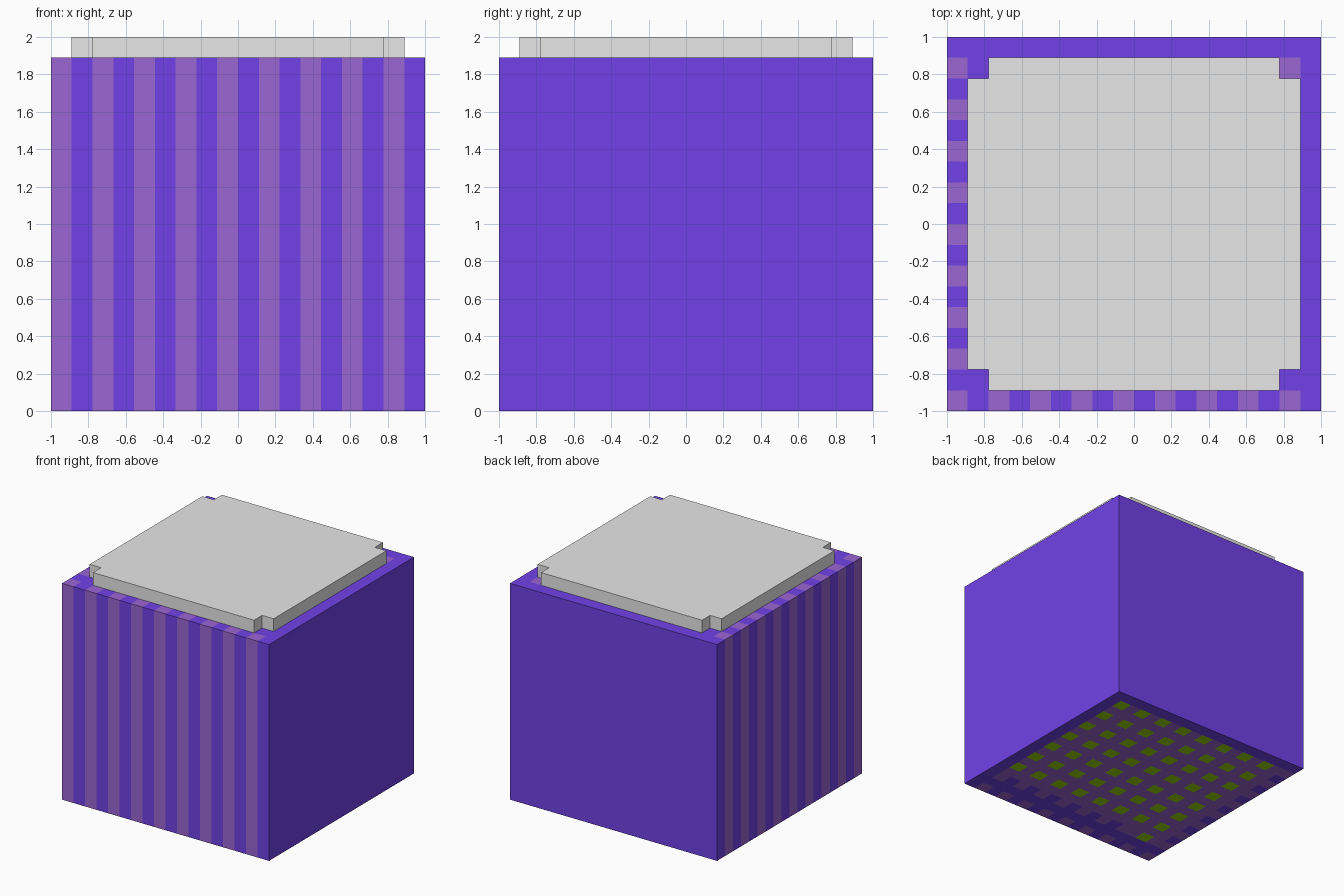
import bpy, bmesh

if "Cube" in bpy.data.objects:
    bpy.data.objects.remove(bpy.data.objects["Cube"])

N = 18                 # cells per side
C = 2 / N              # cell size
TOP = 17 * C           # height of the striped body


def material(name, rgb):
    lin = [(v / 255 / 12.92) if v / 255 <= 0.04045 else ((v / 255 + 0.055) / 1.055) ** 2.4 for v in rgb]
    m = bpy.data.materials.new(name)
    m.diffuse_color = (*lin, 1)
    m.use_nodes = True
    m.node_tree.nodes["Principled BSDF"].inputs["Base Color"].default_value = m.diffuse_color
    return m


def finish(name, bm, mats):
    bmesh.ops.recalc_face_normals(bm, faces=bm.faces[:])
    me = bpy.data.meshes.new(name)
    bm.to_mesh(me)
    bm.free()
    for m in mats:
        me.materials.append(m)
    ob = bpy.data.objects.new(name, me)
    bpy.context.collection.objects.link(ob)
    return ob


purple = material("purple", (119, 69, 242))
mauve = material("mauve", (154, 102, 211))
green = material("olive green", (154, 215, 5))
grey = material("light grey", (238, 238, 238))


def cell(v):
    return min(N - 1, max(0, int((v + 1) / C + 1e-4)))


def in_lid(i, j):
    return 1 <= i <= 16 and 1 <= j <= 16 and not (i in (1, 16) and j in (1, 16))


def colour(face):
    c, n = face.calc_center_median(), face.normal
    i, j = cell(c.x), cell(c.y)
    even = i % 2 == 0 and j % 2 == 0
    if n.z < -0.5:     # underside: mauve field with green dots
        if 1 <= i <= 16 and (3 <= j <= 16 or (j == 2 and i <= 3)):
            return 2 if even else 1
    return 1 if even else 0


# Body: gridded block, striped on front and left
bm = bmesh.new()
bmesh.ops.create_grid(bm, x_segments=N, y_segments=N, size=1)
ext = bmesh.ops.extrude_face_region(bm, geom=bm.faces[:], use_keep_orig=True)
bmesh.ops.translate(bm, vec=(0, 0, TOP), verts=[g for g in ext["geom"] if isinstance(g, bmesh.types.BMVert)])
bmesh.ops.recalc_face_normals(bm, faces=bm.faces[:])
bm.normal_update()
for f in bm.faces:
    f.material_index = colour(f)
hidden = [f for f in bm.faces if f.normal.z > 0.5
          and in_lid(cell(f.calc_center_median().x), cell(f.calc_center_median().y))]
bmesh.ops.delete(bm, geom=hidden, context='FACES')
bm.normal_update()
finish("striped_body", bm, [purple, mauve, green])

# Lid: thin slab with notched corners
a, b = 8 * C, 7 * C
corner = [(a, b), (b, b), (b, a)]
profile = []
for k in range(4):
    for x, y in corner:
        for _ in range(k):
            x, y = -y, x
        profile.append((x, y))
bm = bmesh.new()
face = bm.faces.new([bm.verts.new((x, y, TOP)) for x, y in profile])
ext = bmesh.ops.extrude_face_region(bm, geom=[face], use_keep_orig=True)
bmesh.ops.translate(bm, vec=(0, 0, C), verts=[g for g in ext["geom"] if isinstance(g, bmesh.types.BMVert)])
finish("lid", bm, [grey])
